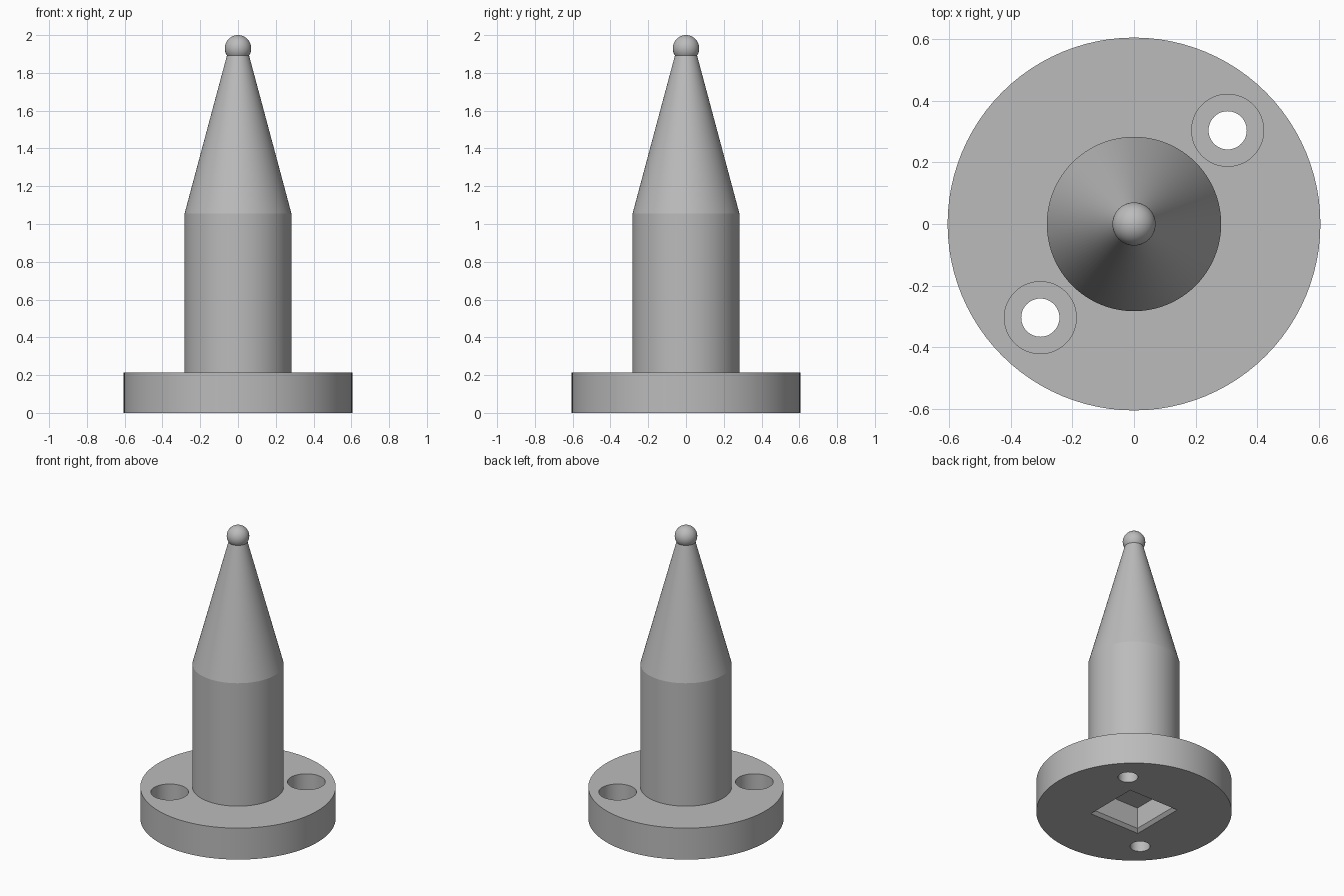
import bpy
import bmesh
import math
from mathutils import Matrix

cube = bpy.data.objects.get("Cube")
if cube:
    bpy.data.objects.remove(cube, do_unlink=True)

BASE_R, BASE_H = 0.605, 0.215
BODY_R, SHOULDER_Z, NECK_Z, NECK_R = 0.283, 1.055, 1.894, 0.058
BALL_R = 0.07
HOLE_XY = 0.304
SEGMENTS = 96

grey = bpy.data.materials.new("plain grey")
grey.use_nodes = True
grey.diffuse_color = (0.5, 0.5, 0.5, 1)
grey.node_tree.nodes["Principled BSDF"].inputs["Base Color"].default_value = grey.diffuse_color


def make_object(name, bm):
    bmesh.ops.recalc_face_normals(bm, faces=bm.faces)
    mesh = bpy.data.meshes.new(name)
    bm.to_mesh(mesh)
    bm.free()
    mesh.materials.append(grey)
    obj = bpy.data.objects.new(name, mesh)
    bpy.context.collection.objects.link(obj)
    return obj


def stack(name, rings, segments=SEGMENTS, turn=0.0):
    """Closed solid through (radius, z) rings, with flat end caps."""
    bm = bmesh.new()
    loops = []
    for r, z in rings:
        angles = [turn + math.tau * i / segments for i in range(segments)]
        loops.append([bm.verts.new((r * math.cos(a), r * math.sin(a), z)) for a in angles])
    for low, high in zip(loops, loops[1:]):
        for i in range(segments):
            j = (i + 1) % segments
            bm.faces.new((low[i], low[j], high[j], high[i]))
    bm.faces.new(loops[0][::-1])
    bm.faces.new(loops[-1])
    return make_object(name, bm)


def cut(target, cutter):
    mod = target.modifiers.new(cutter.name, 'BOOLEAN')
    mod.operation = 'DIFFERENCE'
    mod.solver = 'EXACT'
    mod.object = cutter
    bpy.context.view_layer.objects.active = target
    bpy.ops.object.modifier_apply(modifier=mod.name)
    bpy.data.objects.remove(cutter, do_unlink=True)


def smooth(obj):
    bpy.ops.object.select_all(action='DESELECT')
    obj.select_set(True)
    bpy.context.view_layer.objects.active = obj
    bpy.ops.object.shade_smooth_by_angle(angle=math.radians(12))


# Round base flange
base = stack("base_flange", [(BASE_R, 0), (BASE_R, BASE_H)])

# Two counterbored screw holes on the diagonal
for side in (1, -1):
    hole = stack("screw_hole", [(0.062, -0.1), (0.062, 0.085), (0.117, 0.085), (0.117, 0.4)], 48)
    hole.data.transform(Matrix.Translation((side * HOLE_XY, side * HOLE_XY, 0)))
    cut(base, hole)

# Square pocket underneath, with a chamfered mouth
corner = math.sqrt(2)
pocket = stack("square_pocket",
               [(0.21 * corner, -0.02), (0.17 * corner, 0.02), (0.17 * corner, 0.165)],
               4, math.pi / 4)
cut(base, pocket)

# Cylindrical post with tapered point
post = stack("tapered_post", [(BODY_R, BASE_H - 0.01), (BODY_R, SHOULDER_Z), (NECK_R, NECK_Z)])

# Ball tip
bm = bmesh.new()
bmesh.ops.create_uvsphere(bm, u_segments=48, v_segments=24, radius=BALL_R,
                          matrix=Matrix.Translation((0, 0, 2 - BALL_R)))
ball = make_object("ball_tip", bm)

for part in (base, post, ball):
    smooth(part)
